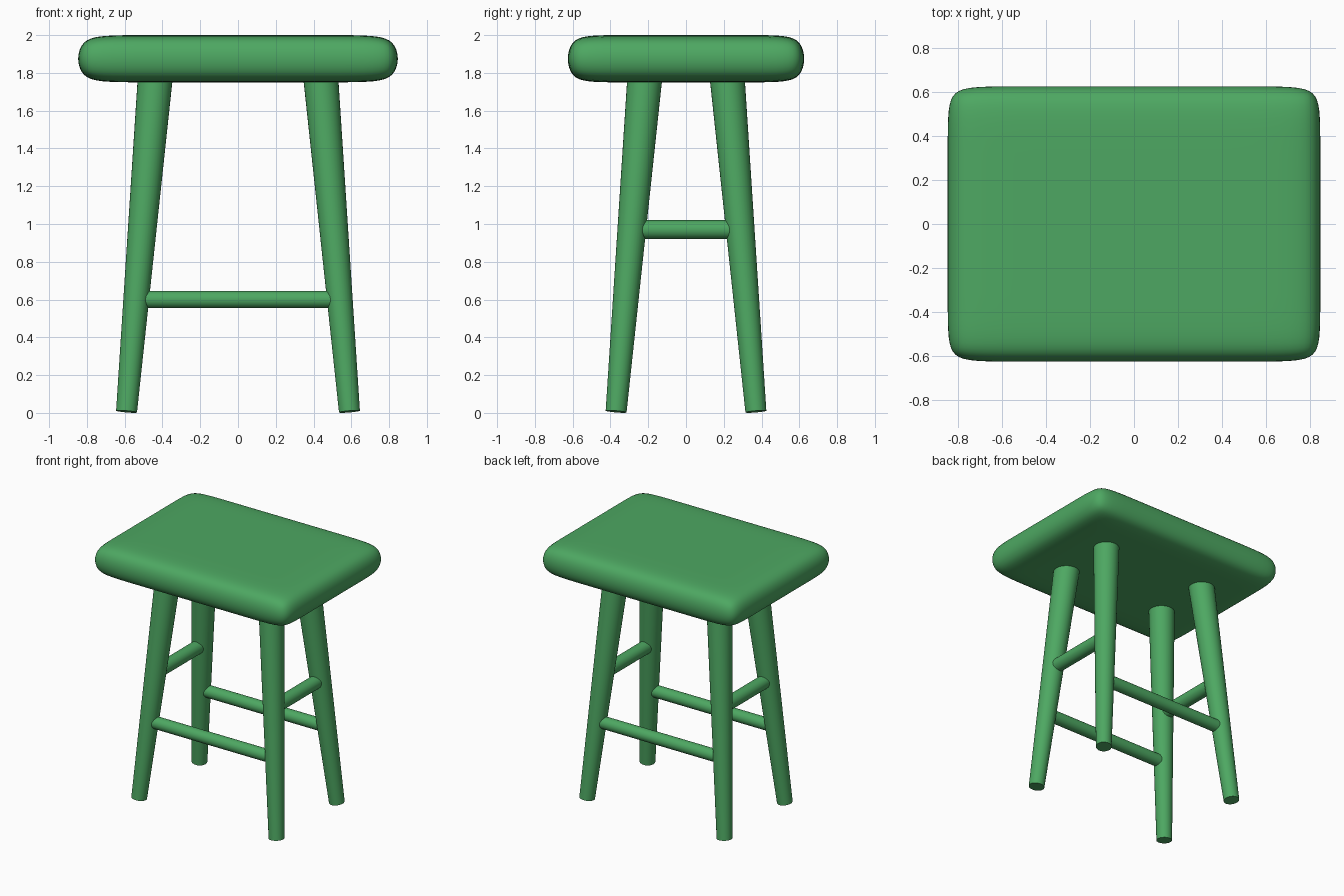
import bpy, bmesh, math
from mathutils import Vector, Matrix

if "Cube" in bpy.data.objects:
    bpy.data.objects.remove(bpy.data.objects["Cube"])

green = bpy.data.materials.new("leaf green")
green.diffuse_color = (0.075, 0.39, 0.122, 1)
green.use_nodes = True
green.node_tree.nodes["Principled BSDF"].inputs["Base Color"].default_value = green.diffuse_color


def add_object(name, bm):
    mesh = bpy.data.meshes.new(name)
    bm.to_mesh(mesh)
    bm.free()
    mesh.materials.append(green)
    ob = bpy.data.objects.new(name, mesh)
    bpy.context.collection.objects.link(ob)
    return ob


def rod(name, a, b, r1, r2, sides=32):
    """Straight, optionally tapered round bar from a to b."""
    a, b = Vector(a), Vector(b)
    axis = b - a
    bm = bmesh.new()
    turn = axis.to_track_quat('Z', 'Y').to_matrix().to_4x4()
    bmesh.ops.create_cone(bm, cap_ends=True, segments=sides, radius1=r1, radius2=r2,
                          depth=axis.length,
                          matrix=Matrix.Translation((a + b) / 2) @ turn)
    for f in bm.faces:
        f.smooth = len(f.verts) == 4
    for e in bm.edges:
        e.smooth = all(len(f.verts) == 4 for f in e.link_faces)
    return add_object(name, bm)


# Seat: box with support loops, rounded by subdivision
HX, HY, LX, LY = 0.856, 0.634, 0.62, 0.43
bm = bmesh.new()
bmesh.ops.create_cube(bm, size=2, matrix=Matrix.Translation((0, 0, 1.875)) @
                      Matrix.Diagonal((HX, HY, 0.125, 1)))
for axis, loop in ((Vector((1, 0, 0)), LX), (Vector((0, 1, 0)), LY)):
    for s in (-1, 1):
        bmesh.ops.bisect_plane(bm, geom=bm.verts[:] + bm.edges[:] + bm.faces[:],
                               plane_co=axis * loop * s, plane_no=axis)
for f in bm.faces:
    f.smooth = True
seat = add_object("seat", bm)
sub = seat.modifiers.new("round", 'SUBSURF')
sub.levels = sub.render_levels = 3

# Legs: splayed and tapered toward the floor
FOOT, TOP = Vector((0.59, 0.37, 0.007)), Vector((0.436, 0.216, 1.80))


def leg_at(z):
    return FOOT.lerp(TOP, (z - FOOT.z) / (TOP.z - FOOT.z))


for sy, fb in ((-1, "front"), (1, "back")):
    for sx, lr in ((-1, "left"), (1, "right")):
        flip = Vector((sx, sy, 1))
        rod(f"{fb}_{lr}_leg", FOOT * flip, TOP * flip, 0.0555, 0.093)

# Rails: low ones along the front and back, higher ones at the sides
for s, fb, lr in ((-1, "front", "left"), (1, "back", "right")):
    p, q = leg_at(0.6), leg_at(0.97)
    rod(f"{fb}_rail", (-p.x, s * p.y, p.z), (p.x, s * p.y, p.z), 0.046, 0.046)
    rod(f"{lr}_rail", (s * q.x, -q.y, q.z), (s * q.x, q.y, q.z), 0.05, 0.05)
